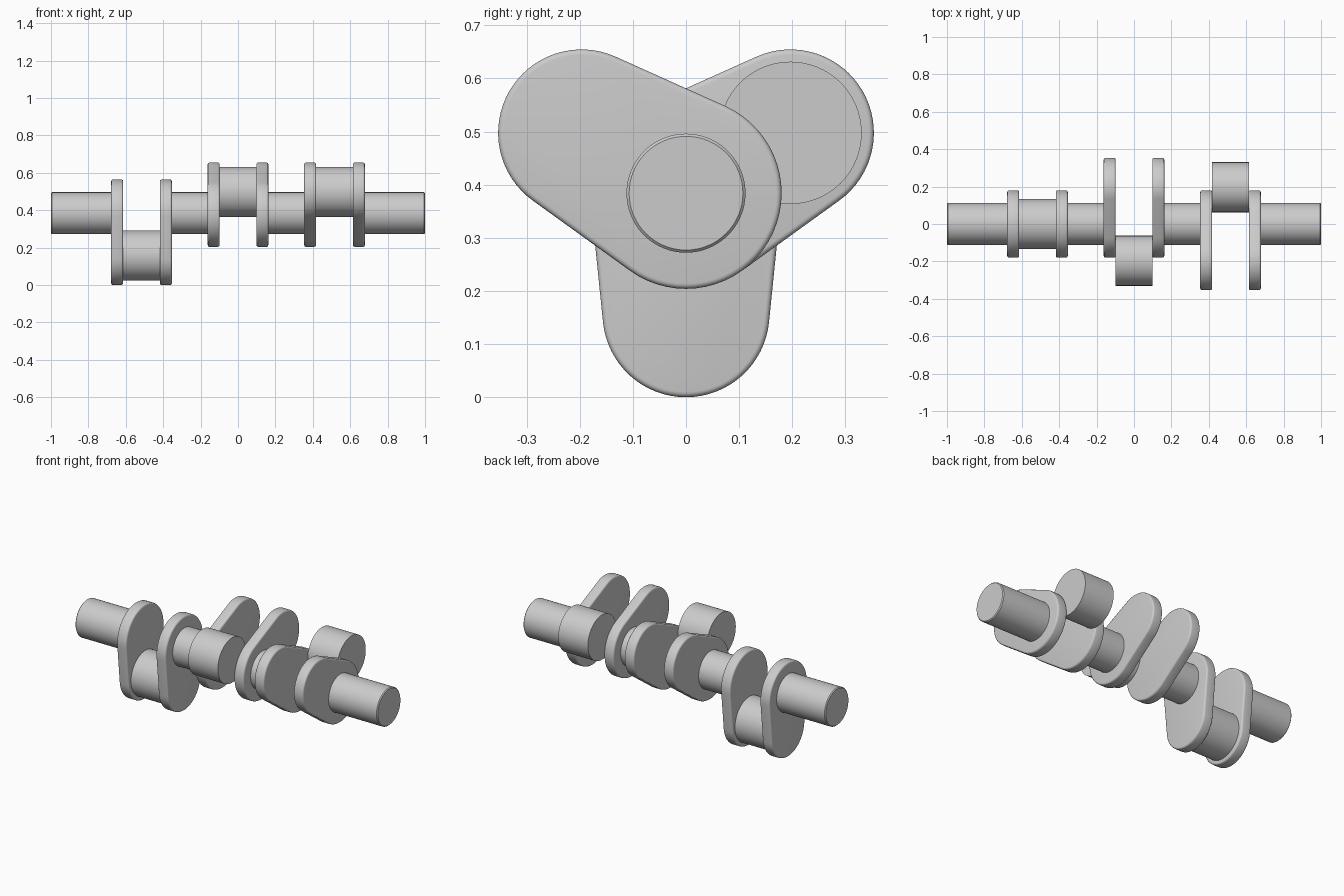
import bpy, bmesh, math

cube = bpy.data.objects.get("Cube")
if cube:
    bpy.data.objects.remove(cube, do_unlink=True)

AXIS_Z = 0.384      # height of the main axis
THROW = 0.227       # main axis to crank pin centre
MAIN_R, PIN_R = 0.112, 0.134
HUB_R, TIP_R = 0.18, 0.157
INNER, OUTER = 0.098, 0.162   # web faces measured from each crank centre

steel = bpy.data.materials.new("steel grey")
steel.use_nodes = True
grey = (0.6, 0.6, 0.6, 1)
steel.diffuse_color = grey
bsdf = next(n for n in steel.node_tree.nodes if n.type == 'BSDF_PRINCIPLED')
bsdf.inputs["Base Color"].default_value = grey


def arc(cy, cz, r, start, end, steps):
    return [(cy + r * math.cos(start + (end - start) * i / steps),
             cz + r * math.sin(start + (end - start) * i / steps))
            for i in range(steps + 1)]


def extrude_x(name, outline, x0, x1, bevel=0, segments=1, bevel_ends=(True, True)):
    """Extrude a (y, z) outline from x0 to x1, rounding the chosen end rims."""
    bm = bmesh.new()
    rims = [[bm.verts.new((x, y, z)) for y, z in outline] for x in (x0, x1)]
    caps = [bm.faces.new(rim) for rim in rims]
    n = len(outline)
    for i in range(n):
        j = (i + 1) % n
        bm.faces.new((rims[0][i], rims[0][j], rims[1][j], rims[1][i]))
    bmesh.ops.recalc_face_normals(bm, faces=bm.faces)
    if bevel:
        edges = [e for cap, use in zip(caps, bevel_ends) if use for e in cap.edges]
        bmesh.ops.bevel(bm, geom=edges, offset=bevel, segments=segments,
                        profile=0.5, affect='EDGES')
    mesh = bpy.data.meshes.new(name)
    bm.to_mesh(mesh)
    bm.free()
    mesh.materials.append(steel)
    obj = bpy.data.objects.new(name, mesh)
    bpy.context.collection.objects.link(obj)
    bpy.ops.object.select_all(action='DESELECT')
    obj.select_set(True)
    bpy.context.view_layer.objects.active = obj
    bpy.ops.object.shade_smooth_by_angle(angle=math.radians(30))


def circle(cy, cz, r):
    return arc(cy, cz, r, 0, math.tau, 64)[:-1]


def crank_point(angle):
    return THROW * math.cos(angle), AXIS_Z + THROW * math.sin(angle)


def web_outline(angle):
    """Two unequal circles joined by their outer tangents."""
    half = math.acos((HUB_R - TIP_R) / THROW)
    ty, tz = crank_point(angle)
    return (arc(ty, tz, TIP_R, angle - half, angle + half, 32)
            + arc(0, AXIS_Z, HUB_R, angle + half, angle + math.tau - half, 32))


# Crank throws: centre x, web direction and pin direction
cranks = (("right", -0.516, 270, 270),
          ("middle", 0.0, 30, 150),
          ("left", 0.516, 150, 30))
for side, x, web_deg, pin_deg in cranks:
    outline = web_outline(math.radians(web_deg))
    extrude_x(side + "_crank_web_outer", outline, x - OUTER, x - INNER, 0.01, 4)
    extrude_x(side + "_crank_web_inner", outline, x + INNER, x + OUTER, 0.01, 4)
    py, pz = crank_point(math.radians(pin_deg))
    extrude_x(side + "_crank_pin", circle(py, pz, PIN_R), x - INNER, x + INNER)

# Main journals between the throws, with chamfered outer shaft ends
journal = circle(0, AXIS_Z, MAIN_R)
extrude_x("right_shaft_end", journal, -1, -0.516 - OUTER, 0.005, 1, (True, False))
extrude_x("right_main_journal", journal, -0.516 + OUTER, -OUTER)
extrude_x("left_main_journal", journal, OUTER, 0.516 - OUTER)
extrude_x("left_shaft_end", journal, 0.516 + OUTER, 1, 0.005, 1, (False, True))
